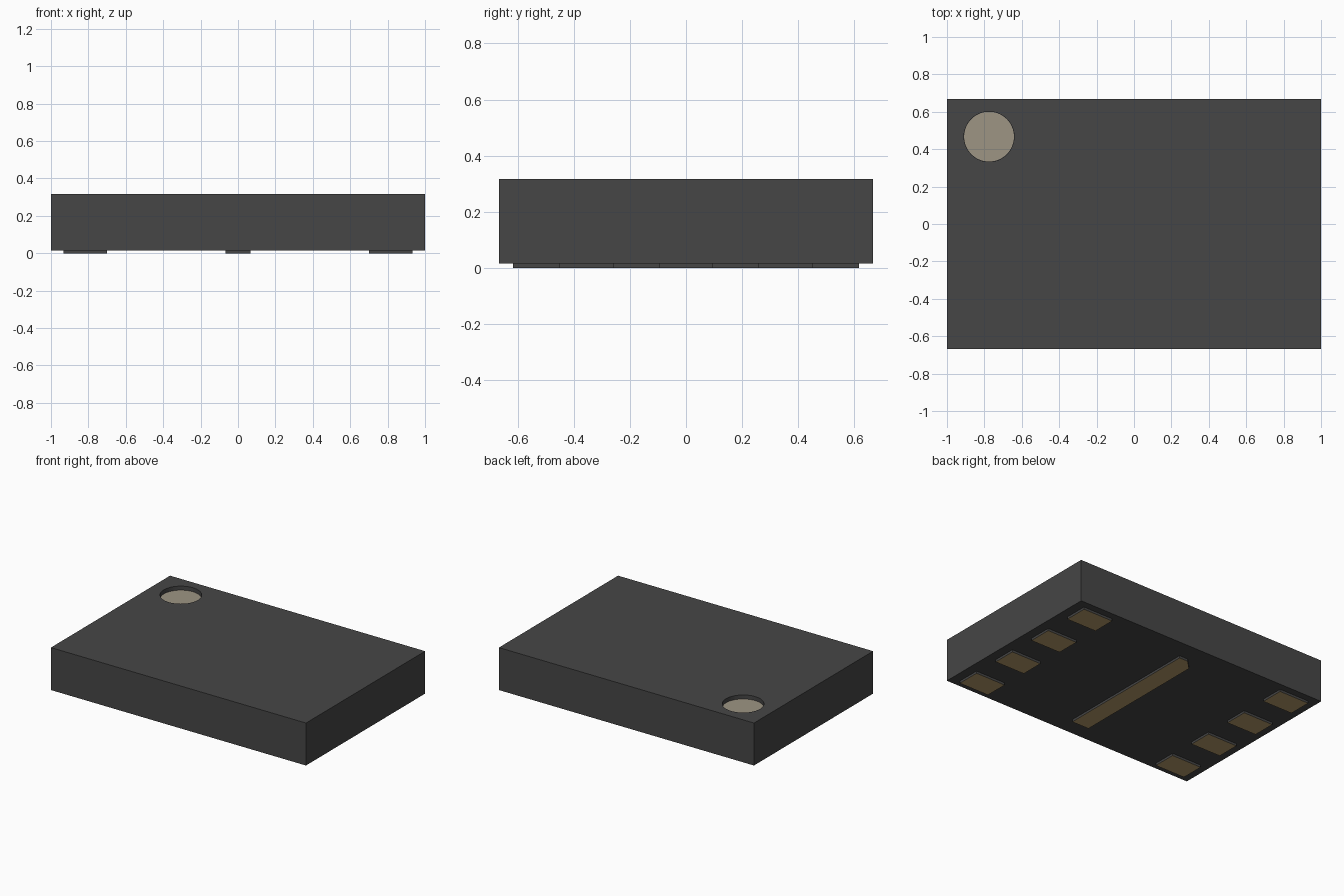
import bpy
import bmesh

old = bpy.data.objects.get("Cube")
if old:
    bpy.data.objects.remove(old, do_unlink=True)


def material(name, rgb):
    m = bpy.data.materials.new(name)
    m.use_nodes = True
    m.diffuse_color = (*rgb, 1)
    m.node_tree.nodes["Principled BSDF"].inputs["Base Color"].default_value = (*rgb, 1)
    return m


charcoal = material("charcoal", (0.061, 0.061, 0.061))
gold = material("gold", (0.46, 0.33, 0.15))
cream = material("cream", (0.34, 0.30, 0.23))


def prism(name, outline, z0, z1, mats):
    """Extrude an outline upwards; the underside takes the last material."""
    bm = bmesh.new()
    base = bm.faces.new([bm.verts.new((x, y, z0)) for x, y in outline])
    ext = bmesh.ops.extrude_face_region(bm, geom=[base], use_keep_orig=True)
    for v in ext["geom"]:
        if isinstance(v, bmesh.types.BMVert):
            v.co.z = z1
    bmesh.ops.recalc_face_normals(bm, faces=bm.faces)
    for f in bm.faces:
        if f.normal.z < -0.5:
            f.material_index = len(mats) - 1
    mesh = bpy.data.meshes.new(name)
    bm.to_mesh(mesh)
    bm.free()
    for m in mats:
        mesh.materials.append(m)
    ob = bpy.data.objects.new(name, mesh)
    bpy.context.collection.objects.link(ob)
    return ob


def rect(cx, cy, hx, hy):
    return [(cx - hx, cy - hy), (cx + hx, cy - hy), (cx + hx, cy + hy), (cx - hx, cy + hy)]


def cylinder(name, radius, z0, z1, mat):
    bpy.ops.mesh.primitive_cylinder_add(vertices=64, radius=radius, depth=z1 - z0,
                                        location=(-0.775, 0.467, (z0 + z1) / 2))
    ob = bpy.context.object
    ob.name = name
    ob.data.materials.append(mat)
    return ob


BOTTOM, TOP, RECESS = 0.016, 0.317, 0.03

# Package body with a round recess in one corner
body = prism("package_body", rect(0, 0, 1, 0.667), BOTTOM, TOP, [charcoal])
cutter = cylinder("recess_cutter", 0.134, TOP - RECESS, TOP + 0.1, charcoal)
cutter.hide_render = True
cut = body.modifiers.new("recess", 'BOOLEAN')
cut.object = cutter
cut.solver = 'EXACT'
bpy.context.view_layer.objects.active = body
bpy.ops.object.modifier_apply(modifier=cut.name)
bpy.data.objects.remove(cutter, do_unlink=True)
bpy.ops.object.select_all(action='DESELECT')
body.select_set(True)
bpy.ops.object.shade_smooth_by_angle()

# Pale marker on the recess floor
cylinder("orientation_marker", 0.133, TOP - RECESS - 0.002, TOP - RECESS + 0.002, cream)

# Four contact pads along each short side
for side, sx in (("right", -1), ("left", 1)):
    for i in range(4):
        prism(f"{side}_pad_{i + 1}", rect(sx * 0.817, (i - 1.5) * 0.356, 0.117, 0.083),
              0, BOTTOM, [charcoal, gold])

# Long centre pad with one clipped corner
w, l = 0.067, 0.533
prism("centre_pad", [(-w, -l), (w, -l), (w, l), (0, l), (-w, l - w)],
      0, BOTTOM, [charcoal, gold])
